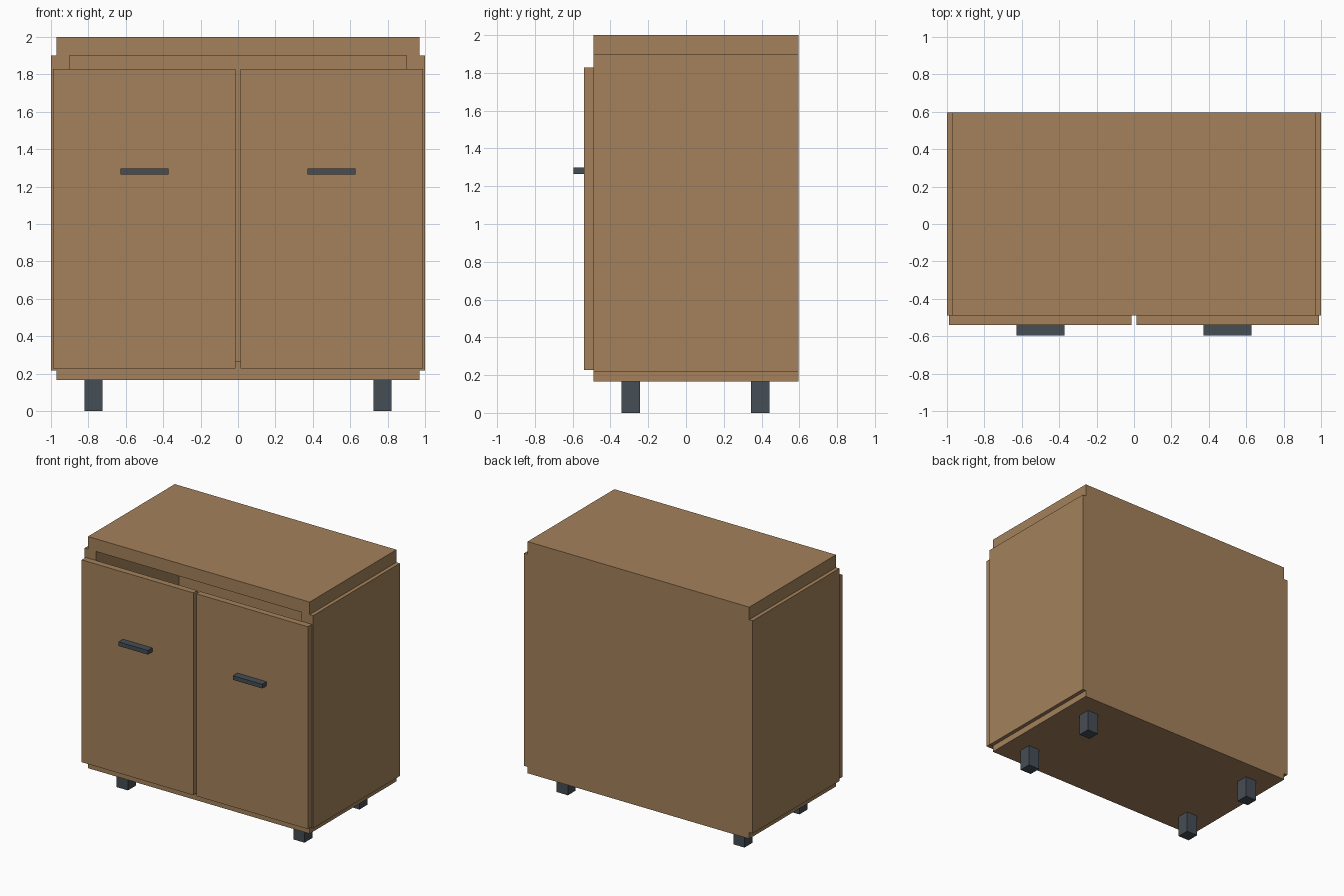
import bpy

if "Cube" in bpy.data.objects:
    bpy.data.objects.remove(bpy.data.objects["Cube"])


def material(name, color):
    m = bpy.data.materials.new(name)
    m.diffuse_color = color
    m.use_nodes = True
    m.node_tree.nodes["Principled BSDF"].inputs["Base Color"].default_value = m.diffuse_color
    return m


wood = material("wood", (0.37, 0.22, 0.105, 1))
metal = material("dark_metal", (0.06, 0.075, 0.09, 1))


def box(name, x, y, z, mat):
    """Box from (min, max) ranges along each axis."""
    bpy.ops.mesh.primitive_cube_add(size=1, location=[sum(r) / 2 for r in (x, y, z)])
    ob = bpy.context.object
    ob.name = name
    ob.scale = [r[1] - r[0] for r in (x, y, z)]
    bpy.ops.object.transform_apply(location=False, rotation=False, scale=True)
    ob.data.materials.append(mat)
    return ob


FRONT, BACK = -0.49, 0.595
DEPTH = (FRONT, BACK)

# Carcass
box("top_panel", (-0.97, 0.97), DEPTH, (1.90, 2.0), wood)
box("bottom_panel", (-0.97, 0.97), DEPTH, (0.167, 0.267), wood)
box("back_panel", (-0.9, 0.9), (BACK - 0.05, BACK), (0.267, 1.90), wood)

# Parts repeated on both sides
for side, s in (("left", -1), ("right", 1)):
    def span(inner, outer):
        return tuple(sorted((s * inner, s * outer)))

    box(side + "_side_panel", span(0.9, 1.0), DEPTH, (0.217, 1.90), wood)
    box(side + "_door", span(0.013, 0.99), (FRONT - 0.05, FRONT), (0.228, 1.829), wood)
    box(side + "_handle", span(0.372, 0.629), (-0.595, FRONT - 0.05), (1.265, 1.298), metal)
    for end, y in (("front", (-0.342, -0.244)), ("back", (0.345, 0.443))):
        box(f"{end}_{side}_leg", span(0.724, 0.822), y, (0, 0.167), metal)
